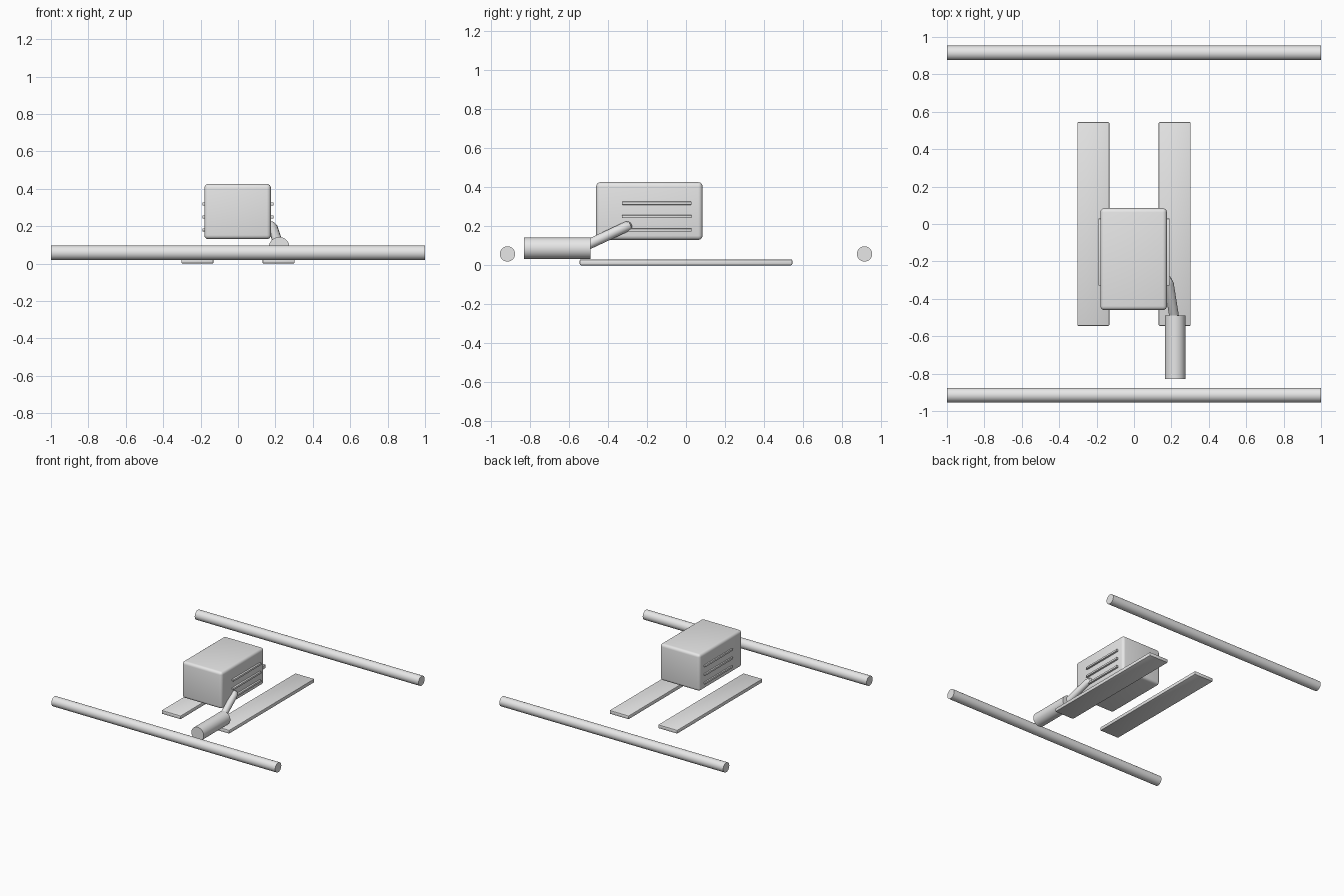
import bpy
from math import radians, pi

cube = bpy.data.objects.get("Cube")
if cube:
    bpy.data.objects.remove(cube, do_unlink=True)

grey = bpy.data.materials.new("light grey")
grey.use_nodes = True
GREY = (0.8, 0.8, 0.8, 1)
grey.diffuse_color = GREY
grey.node_tree.nodes["Principled BSDF"].inputs["Base Color"].default_value = GREY


def finish(obj, name):
    obj.name = name
    obj.data.materials.append(grey)
    bpy.ops.object.shade_smooth_by_angle(angle=radians(35))
    return obj


def box(name, centre, size, bevel, segments):
    bpy.ops.mesh.primitive_cube_add(size=1, location=centre)
    obj = bpy.context.object
    obj.scale = size
    bpy.ops.object.transform_apply(location=False, rotation=False, scale=True)
    mod = obj.modifiers.new("rounded edges", "BEVEL")
    mod.width, mod.segments = bevel, segments
    bpy.ops.object.modifier_apply(modifier=mod.name)
    return finish(obj, name)


def rod(name, centre, radius, length, rotation):
    bpy.ops.mesh.primitive_cylinder_add(vertices=32, radius=radius, depth=length,
                                        location=centre, rotation=rotation)
    return finish(bpy.context.object, name)


# Cross tubes at front and back
for side, y in (("front", -0.915), ("back", 0.915)):
    rod(side + "_tube", (0, y, 0.058), 0.039, 2, (0, pi / 2, 0))

# Engine block
box("engine_block", (-0.002, -0.188, 0.278), (0.356, 0.545, 0.296), 0.022, 4)

# Runners and cooling fins, mirrored left and right
for side, s in (("left", 1), ("right", -1)):
    box(side + "_runner", (s * 0.217, 0, 0.015), (0.172, 1.09, 0.03), 0.007, 2)
    for i in range(3):
        box(f"{side}_fin_{i + 1}", (s * 0.18, -0.15, 0.18 + 0.069 * i),
            (0.022, 0.357, 0.016), 0.003, 2)

# Silencer
rod("silencer", (0.22, -0.66, 0.087), 0.055, 0.34, (pi / 2, 0, 0))

# Exhaust pipe, bent from the block down into the silencer
curve = bpy.data.curves.new("exhaust_path", "CURVE")
curve.dimensions = "3D"
curve.bevel_depth = 0.026
curve.bevel_resolution = 6
curve.use_fill_caps = True
path = [(0.12, -0.3, 0.2), (0.165, -0.3, 0.2), (0.18, -0.303, 0.199),
        (0.187, -0.32, 0.191), (0.22, -0.53, 0.093)]
spline = curve.splines.new("POLY")
spline.points.add(len(path) - 1)
for point, co in zip(spline.points, path):
    point.co = (*co, 1)
pipe = bpy.data.objects.new("exhaust_pipe", curve)
bpy.context.collection.objects.link(pipe)
bpy.ops.object.select_all(action="DESELECT")
pipe.select_set(True)
bpy.context.view_layer.objects.active = pipe
bpy.ops.object.convert(target="MESH")
finish(bpy.context.object, "exhaust_pipe")
